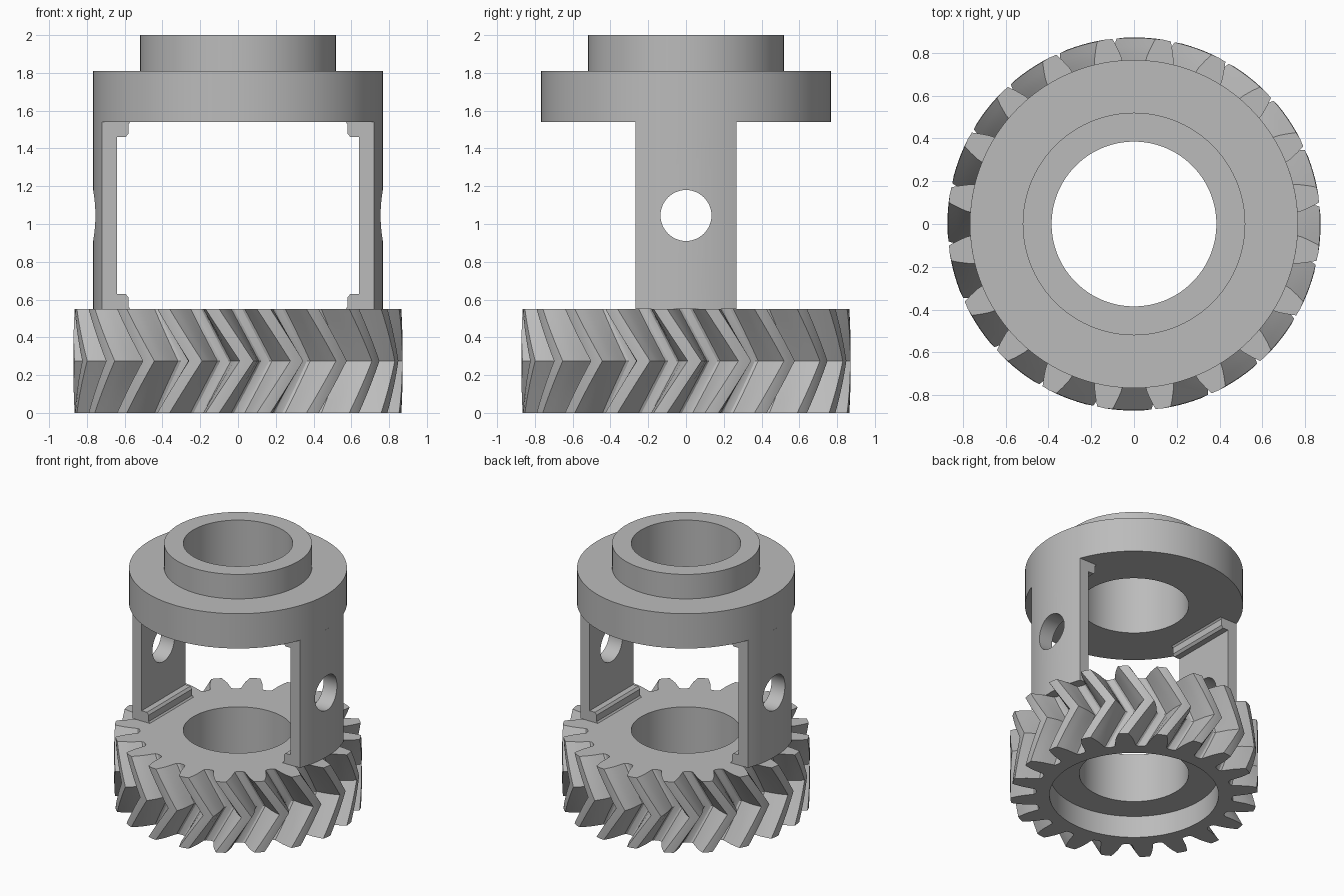
import bpy, bmesh, math
from mathutils import Vector

if "Cube" in bpy.data.objects:
    bpy.data.objects.remove(bpy.data.objects["Cube"], do_unlink=True)

COLOUR = (0.5, 0.5, 0.5, 1.0)
grey = bpy.data.materials.new("plain grey")
grey.use_nodes = True
grey.diffuse_color = COLOUR
grey.node_tree.nodes["Principled BSDF"].inputs["Base Color"].default_value = COLOUR

SIDES = 96
BORE = 0.385
GEAR_TOP = 0.55
FLANGE_Z = 1.54
BODY_R = 0.767
POST_HALF = 0.267
POST_INNER = 0.64


def finish(bm, name):
    """Turn a bmesh into a grey object."""
    bmesh.ops.recalc_face_normals(bm, faces=bm.faces)
    mesh = bpy.data.meshes.new(name)
    bm.to_mesh(mesh)
    bm.free()
    mesh.materials.append(grey)
    obj = bpy.data.objects.new(name, mesh)
    bpy.context.collection.objects.link(obj)
    return obj


def activate(obj):
    bpy.ops.object.select_all(action="DESELECT")
    obj.select_set(True)
    bpy.context.view_layer.objects.active = obj


def smooth(obj):
    activate(obj)
    bpy.ops.object.shade_smooth_by_angle(angle=math.radians(28))


def prism(name, points, direction):
    """Extrude a flat outline along a vector."""
    bm = bmesh.new()
    face = bm.faces.new([bm.verts.new(p) for p in points])
    new = bmesh.ops.extrude_face_region(bm, geom=[face], use_keep_orig=True)["geom"]
    bmesh.ops.translate(bm, vec=Vector(direction),
                        verts=[v for v in new if isinstance(v, bmesh.types.BMVert)])
    return finish(bm, name)


def ring(radius, z, n=SIDES):
    return [(radius * math.cos(math.tau * i / n), radius * math.sin(math.tau * i / n), z)
            for i in range(n)]


def lathe(name, profile):
    """Revolve a closed (radius, z) outline about the z axis."""
    bm = bmesh.new()
    loops = [[bm.verts.new(p) for p in ring(r, z)] for r, z in profile]
    for k, a in enumerate(loops):
        b = loops[(k + 1) % len(loops)]
        for i in range(SIDES):
            j = (i + 1) % SIDES
            bm.faces.new((a[i], a[j], b[j], b[i]))
    return finish(bm, name)


def cut(obj, cutter):
    """Subtract a cutter and remove it."""
    mod = obj.modifiers.new("cut", "BOOLEAN")
    mod.operation = "DIFFERENCE"
    mod.solver = "EXACT"
    mod.object = cutter
    activate(obj)
    bpy.ops.object.modifier_apply(modifier=mod.name)
    bpy.data.objects.remove(cutter, do_unlink=True)


# Herringbone gear: tooth outline twisted forward, then back
TEETH, TWIST, STEPS = 20, 12.0, 5
flank = [(0.693, 7.2), (0.703, 6.1), (0.74, 5.35), (0.79, 4.5), (0.83, 3.5), (0.87, 2.4)]
tooth = ([(0.69, -9.0)] + [(r, -a) for r, a in flank] + [(0.872, 0.0)]
         + [(r, a) for r, a in reversed(flank)])


def gear_outline(bm, z, turn):
    verts = []
    for t in range(TEETH):
        for r, a in tooth:
            ang = math.radians((t + 0.5) * 360 / TEETH + a + turn)
            verts.append(bm.verts.new((r * math.cos(ang), r * math.sin(ang), z)))
    return verts


bm = bmesh.new()
layers = []
for k in range(2 * STEPS + 1):
    turn = TWIST * (1 - abs(k - STEPS) / STEPS)
    layers.append(gear_outline(bm, GEAR_TOP * k / (2 * STEPS), turn))
count = len(layers[0])
for low, high in zip(layers, layers[1:]):
    for i in range(count):
        j = (i + 1) % count
        bm.faces.new((low[i], low[j], high[j], high[i]))
bm.faces.new(layers[0])
bm.faces.new(layers[-1])
gear = finish(bm, "herringbone_gear")
cut(gear, prism("bore_cutter", ring(BORE, -0.1), (0, 0, 1)))
cut(gear, prism("recess_cutter", ring(0.595, -0.1), (0, 0, 0.27)))
smooth(gear)

# Upper flange with raised collar
smooth(lathe("flange_and_collar", [
    (BORE, FLANGE_Z), (BODY_R, FLANGE_Z), (BODY_R, 1.81),
    (0.52, 1.81), (0.52, 2.0), (BORE, 2.0)]))

# Two posts, round outside and flat inside, with cross holes and corner ridges
edge = math.asin(POST_HALF / BODY_R)
ridge = [(0.66, 0.0), (0.57, 0.0), (0.58, 0.012), (0.58, 0.062), (0.595, 0.08), (0.66, 0.08)]
for side, label in ((1, "left"), (-1, "right")):
    plan = [(side * POST_INNER, -POST_HALF, GEAR_TOP)]
    for i in range(17):
        a = edge * (i / 8 - 1)
        plan.append((side * BODY_R * math.cos(a), BODY_R * math.sin(a), GEAR_TOP))
    plan.append((side * POST_INNER, POST_HALF, GEAR_TOP))
    post = prism(label + "_post", plan, (0, 0, FLANGE_Z - GEAR_TOP))
    hole = [(side * 0.5, 0.135 * x / BORE, 1.045 + 0.135 * y / BORE)
            for x, y, _ in ring(BORE, 0, 48)]
    cut(post, prism("hole_cutter", hole, (side * 0.5, 0, 0)))
    smooth(post)
    for level, start, up in (("lower", GEAR_TOP, 1), ("upper", FLANGE_Z, -1)):
        prism(f"{label}_{level}_ridge",
              [(side * x, -POST_HALF, start + up * z) for x, z in ridge],
              (0, 2 * POST_HALF, 0))
